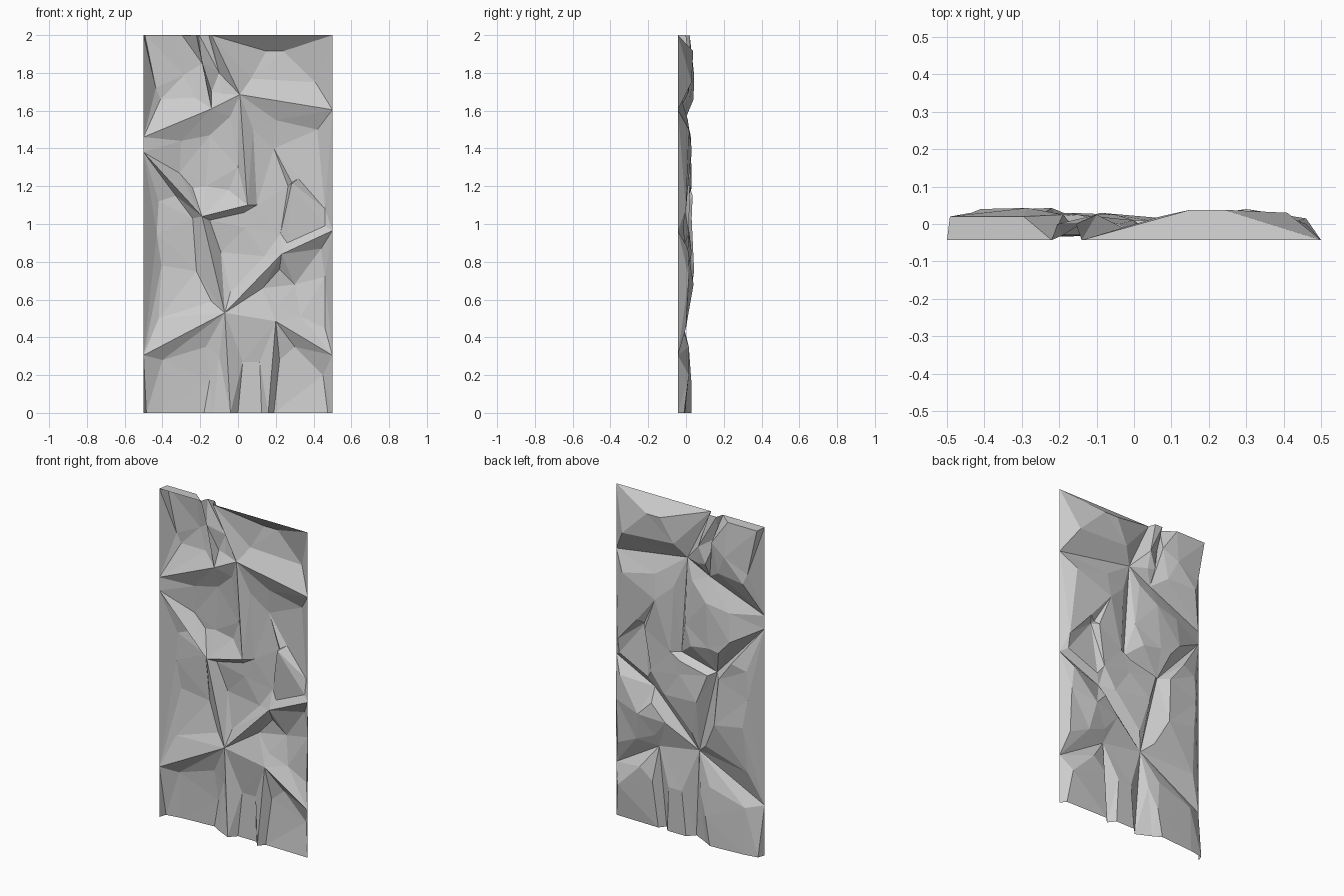
import bpy
from mathutils import Vector
from mathutils.geometry import delaunay_2d_cdt

RIM, CRACK = -0.043, -0.03
index, pts, depth, edges = {}, [], [], []


def point(x, z, y):
    key = (round(x, 3), round(z, 3))
    if key not in index:
        index[key] = len(pts)
        pts.append(Vector((x, z)))
        depth.append(y)
    return index[key]


def chain(points, closed=False):
    ids = [point(*p) for p in points]
    edges.extend(zip(ids, ids[1:]))
    if closed and len(ids) > 2:
        edges.append((ids[-1], ids[0]))


def crack(*points):
    chain([(x, z, RIM if abs(x) == 0.5 or z in (0, 2) else CRACK) for x, z in points])


def slab(*points):
    chain(points, closed=True)


# Panel corners
for cx in (-0.5, 0.5):
    for cz in (0, 2):
        point(cx, cz, RIM)

# Crack network between the rock slabs
crack((-.5, 1.46), (-.14, 1.61), (.01, 1.685), (.5, 1.605))
crack((.01, 1.685), (.05, 1.1), (-.19, 1.04), (-.5, 1.38))
crack((-.19, 1.04), (-.07, .53), (.23, .84), (.5, .965))
crack((-.5, .305), (-.07, .53), (.2, .485), (.5, .305))
crack((-.07, .53), (-.04, 0))
crack((.2, .485), (.16, 0))
crack((-.14, 1.61), (-.22, 2))
crack((.01, 1.685), (-.14, 2))

# Top slabs
slab((-.492, 1.998, .02), (-.435, 1.72, .03), (-.41, 1.66, .04), (-.23, 1.67, .02),
     (-.285, 1.79, .043), (-.295, 1.998, .02))
slab((-.205, 2, .0), (-.19, 1.85, .025), (-.14, 1.7, .015), (-.09, 1.69, .01),
     (-.1, 1.8, .025), (-.155, 2, .0))
slab((.15, 1.915, .038), (.07, 1.77, .02), (.41, 1.75, .03), (.24, 1.915, .038))

# Middle slabs
slab((-.3, 1.44, .01), (-.31, 1.27, .025), (-.24, 1.19, .03), (-.17, 1.2, .03),
     (-.05, 1.18, .025), (0, 1.3, .01), (-.04, 1.57, .0), (-.15, 1.47, .025))
slab((.08, 1.5, .005), (.1, 1.1, .01), (.225, .95, .015), (.265, 1.2, .02),
     (.32, 1.24, .015), (.46, 1.08, .0), (.42, 1.5, .015), (.2, 1.55, .01), (.19, 1.4, .03))
slab((.285, 1.22, -.005), (.26, .9, -.005), (.46, .99, -.015))
slab((-.42, 1.12, .02), (-.43, .95, .02), (-.405, .78, .035), (-.42, .5, .005),
     (-.14, .59, .01), (-.22, .75, .043), (-.24, 1.03, .03), (-.33, 1.15, .035))
slab((-.15, 1.02, .01), (-.09, .85, .03), (-.04, .64, .0), (.14, .83, .01),
     (.04, .98, .01), (.03, 1.06, .01))
slab((.22, .76, .02), (.13, .66, .015), (.21, .56, .0), (.33, .51, .01), (.46, .45, .0),
     (.46, .72, .015), (.44, .87, .01), (.3, .68, .04))

# Bottom slabs
slab((-.485, 0, .0), (-.4, .28, .005), (-.17, .35, .015), (-.1, .3, .005),
     (-.13, 0, .0), (-.18, 0, .03), (-.4, 0, .015))
point(-.15, .17, .028)
slab((0, 0, .0), (.025, .27, .005), (.115, .27, .005), (.125, 0, .0))
slab((.19, 0, -.005), (.22, .28, .01), (.3, .35, .015), (.45, .2, .015), (.475, 0, -.01))

# Triangulate the outline into one faceted sheet
verts, _, faces, orig, _, _ = delaunay_2d_cdt(pts, edges, [], 0, 1e-5)
coords = [(v.x, depth[o[0]] if o else CRACK, v.y) for v, o in zip(verts, orig)]
mesh = bpy.data.meshes.new("rock_wall")
mesh.from_pydata(coords, [], [list(reversed(f)) for f in faces])
mesh.update()
wall = bpy.data.objects.new("rock_wall", mesh)
bpy.context.collection.objects.link(wall)
